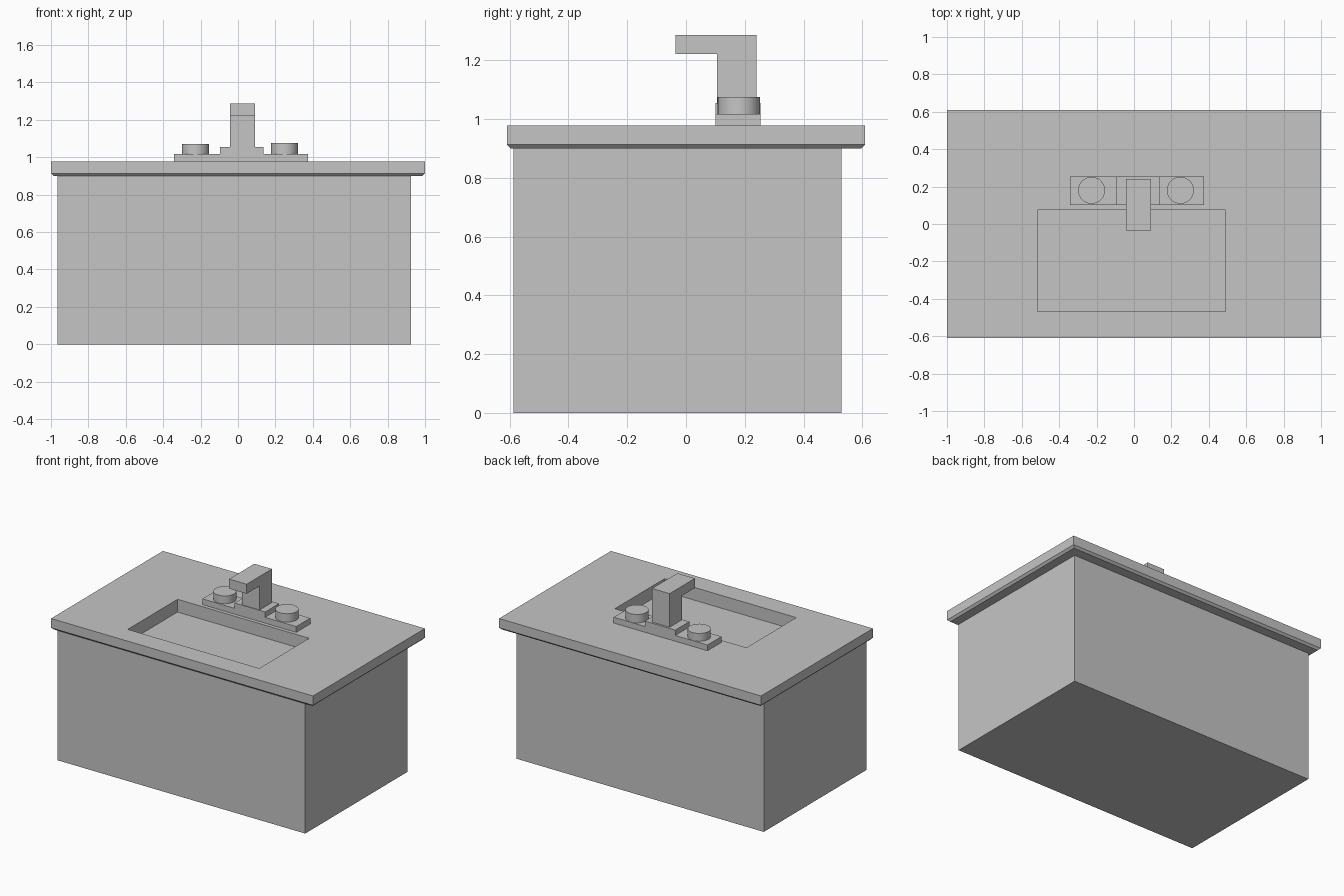
import bpy
import bmesh
from mathutils import Vector

cube = bpy.data.objects.get("Cube")
if cube:
    bpy.data.objects.remove(cube, do_unlink=True)

grey = bpy.data.materials.new("plain_grey")
grey.use_nodes = True
COLOUR = (0.56, 0.56, 0.56, 1)
grey.diffuse_color = COLOUR
grey.node_tree.nodes["Principled BSDF"].inputs["Base Color"].default_value = COLOUR


def finish(name, bm):
    bmesh.ops.recalc_face_normals(bm, faces=bm.faces[:])
    mesh = bpy.data.meshes.new(name)
    bm.to_mesh(mesh)
    bm.free()
    mesh.materials.append(grey)
    obj = bpy.data.objects.new(name, mesh)
    bpy.context.collection.objects.link(obj)
    return obj


def box(name, low, high, chamfer=0):
    """Box between two corners, optionally chamfered around its underside."""
    low, high = Vector(low), Vector(high)
    bm = bmesh.new()
    bmesh.ops.create_cube(bm, size=1)
    for v in bm.verts:
        v.co = (low + high) / 2 + v.co * (high - low)
    if chamfer:
        rim = [e for e in bm.edges if all(v.co.z < low.z + 0.001 for v in e.verts)]
        bmesh.ops.bevel(bm, geom=rim, offset=chamfer, segments=1, affect='EDGES')
    return finish(name, bm)


# Cabinet and overhanging worktop
cabinet = box("cabinet", (-0.965, -0.588, 0), (0.925, 0.53, 0.902))
worktop = box("worktop", (-1, -0.61, 0.9), (1, 0.61, 0.978), chamfer=0.014)

# Rectangular basin recess
cutter = box("basin_cutter", (-0.515, -0.467, 0.89), (0.49, 0.076, 1.1))
cutter.hide_render = True
cutter.hide_viewport = True
for part in (cabinet, worktop):
    cut = part.modifiers.new("basin", 'BOOLEAN')
    cut.operation = 'DIFFERENCE'
    cut.solver = 'EXACT'
    cut.object = cutter
    bpy.context.view_layer.objects.active = part
    bpy.ops.object.modifier_apply(modifier=cut.name)
bpy.data.objects.remove(cutter, do_unlink=True)

# Tap base plate with a raised centre block
box("tap_base", (-0.342, 0.101, 0.975), (0.374, 0.254, 1.018))
box("tap_block", (-0.096, 0.101, 1.018), (0.136, 0.254, 1.055))

# L-shaped spout, extruded from its side profile
profile = [(0.24, 1.055), (0.24, 1.287), (-0.036, 1.287),
           (-0.036, 1.221), (0.106, 1.221), (0.106, 1.055)]
bm = bmesh.new()
side = bm.faces.new([bm.verts.new((-0.043, y, z)) for y, z in profile])
result = bmesh.ops.extrude_face_region(bm, geom=[side], use_keep_orig=True)
moved = [g for g in result["geom"] if isinstance(g, bmesh.types.BMVert)]
bmesh.ops.translate(bm, vec=(0.134, 0, 0), verts=moved)
finish("tap_spout", bm)

# Round tap knobs
for name, x, top in (("right_knob", -0.227, 1.072), ("left_knob", 0.248, 1.076)):
    bpy.ops.mesh.primitive_cylinder_add(vertices=32, radius=0.072, depth=top - 1.016,
                                        location=(x, 0.18, (top + 1.016) / 2))
    knob = bpy.context.object
    knob.name = name
    knob.data.materials.append(grey)
    bpy.ops.object.shade_smooth_by_angle()
